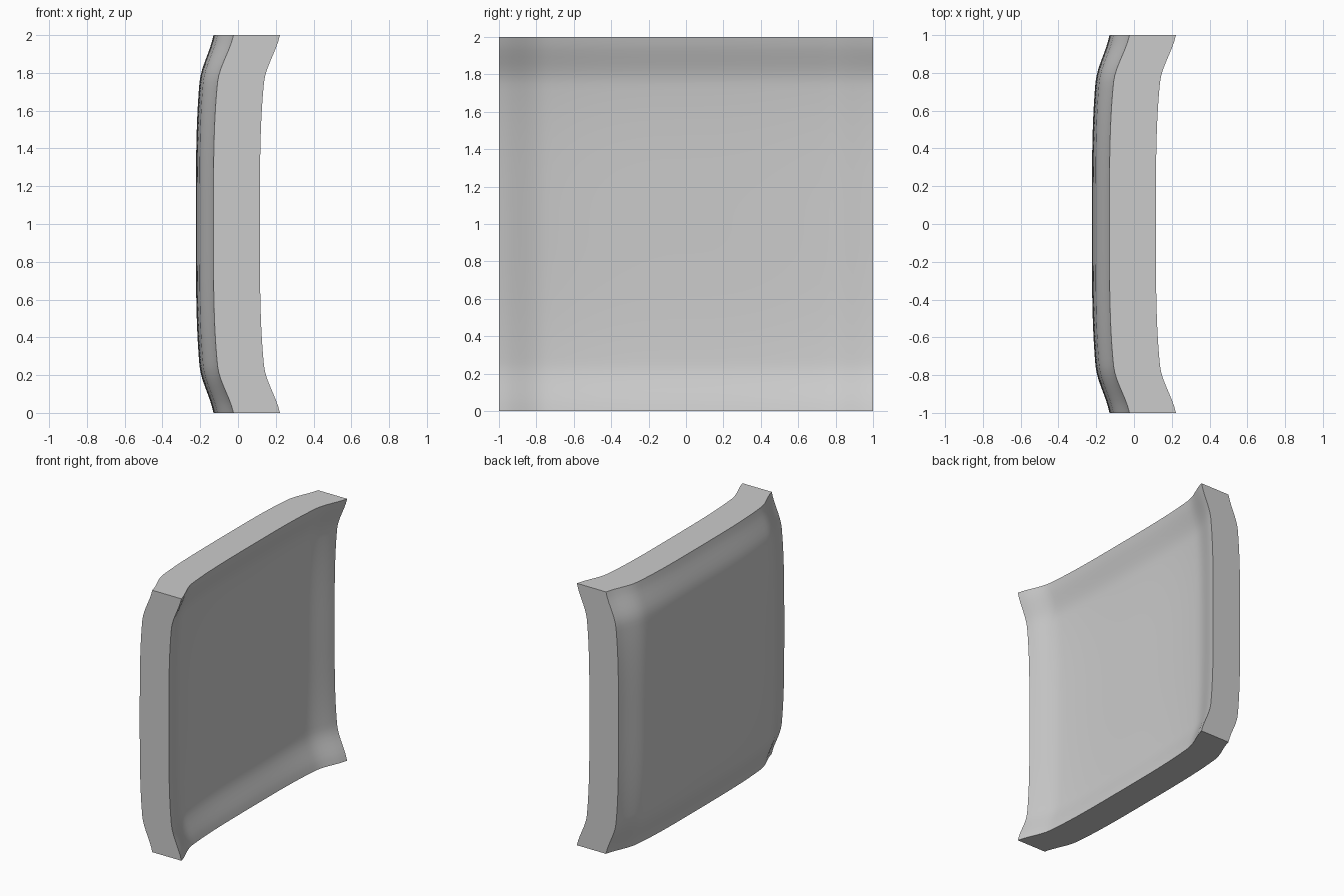
import bpy, bmesh, math
from mathutils import Vector

cube = bpy.data.objects.get("Cube")
if cube:
    bpy.data.objects.remove(cube)

# Single plain grey material
grey = bpy.data.materials.new("plain grey")
grey.use_nodes = True
colour = (0.6, 0.6, 0.6, 1)
grey.diffuse_color = colour
grey.node_tree.nodes["Principled BSDF"].inputs["Base Color"].default_value = colour

THICKNESS = 0.246
CENTRE_X = -0.223


def flare(t):
    """Shallow dish that steepens near the rim and flattens at the edge, 0 to 1."""
    t = abs(t)
    u = max(0.0, (t - 0.75) / 0.25)
    return 0.56 * t ** 3.5 + 0.44 * u * u * (3 - 2 * u)


# Dished square panel: a grid bent along both axes, then extruded straight in x
bm = bmesh.new()
bmesh.ops.create_grid(bm, x_segments=56, y_segments=56, size=1)
for v in bm.verts:
    y, z = v.co.x, v.co.y
    a, b = flare(y), flare(z)
    v.co = Vector((CENTRE_X + 0.093 * (a + b) + 0.013 * a * b, y, z + 1))

outer = bm.faces[:]
result = bmesh.ops.extrude_face_region(bm, geom=outer, use_keep_orig=True)
moved = [g for g in result["geom"] if isinstance(g, bmesh.types.BMVert)]
bmesh.ops.translate(bm, verts=moved, vec=(THICKNESS, 0, 0))
bmesh.ops.recalc_face_normals(bm, faces=bm.faces)

mesh = bpy.data.meshes.new("dished_panel")
bm.to_mesh(mesh)
bm.free()
mesh.materials.append(grey)
panel = bpy.data.objects.new("dished_panel", mesh)
bpy.context.collection.objects.link(panel)

# Smooth faces with crisp rim edges
bpy.ops.object.select_all(action="DESELECT")
panel.select_set(True)
bpy.context.view_layer.objects.active = panel
bpy.ops.object.shade_smooth_by_angle(angle=math.radians(40))
